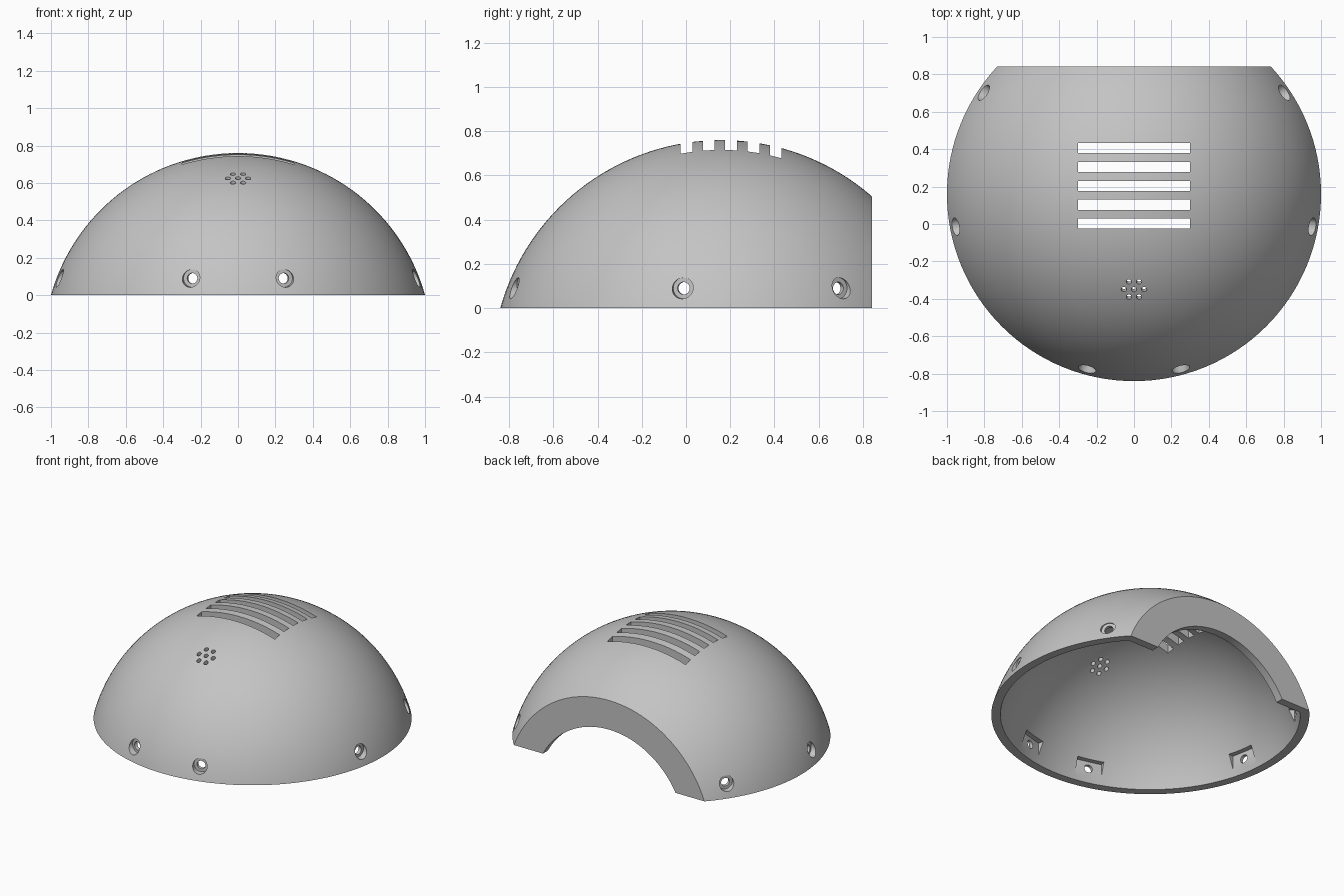
import bpy, bmesh, math
from mathutils import Matrix, Vector

if "Cube" in bpy.data.objects:
    bpy.data.objects.remove(bpy.data.objects["Cube"])

R, WALL = 1.038, 0.055          # sphere radius and shell thickness
CENTRE = Vector((0, 0.16, -0.278))
BACK = 0.842                    # flat back plane
SCREW_Z = 0.09

grey = bpy.data.materials.new("plain_grey")
grey.use_nodes = True
colour = (0.55, 0.55, 0.55, 1)
grey.diffuse_color = colour
grey.node_tree.nodes["Principled BSDF"].inputs["Base Color"].default_value = colour


def to_object(name, bm):
    bmesh.ops.recalc_face_normals(bm, faces=bm.faces)
    mesh = bpy.data.meshes.new(name)
    bm.to_mesh(mesh)
    bm.free()
    mesh.materials.append(grey)
    ob = bpy.data.objects.new(name, mesh)
    bpy.context.collection.objects.link(ob)
    return ob


def cap(name, radius, bottom, back):
    """Solid ball sliced flat underneath and at the back."""
    bm = bmesh.new()
    bmesh.ops.create_uvsphere(bm, u_segments=128, v_segments=80, radius=radius,
                              matrix=Matrix.Translation(CENTRE))
    for point, normal in (((0, 0, bottom), (0, 0, -1)), ((0, back, 0), (0, 1, 0))):
        cut = bmesh.ops.bisect_plane(bm, geom=bm.verts[:] + bm.edges[:] + bm.faces[:],
                                     plane_co=point, plane_no=normal, clear_outer=True)
        edges = [e for e in cut["geom_cut"] if isinstance(e, bmesh.types.BMEdge)]
        bmesh.ops.edgeloop_fill(bm, edges=edges)
    return to_object(name, bm)


def add_box(bm, size, matrix):
    bmesh.ops.create_cube(bm, size=1, matrix=matrix @ Matrix.Diagonal((*size, 1)))


def add_rod(bm, radius, length, matrix, sides=32):
    bmesh.ops.create_cone(bm, cap_ends=True, segments=sides, radius1=radius,
                          radius2=radius, depth=length, matrix=matrix)


def carve(target, cutter):
    cutter.hide_render = True
    mod = target.modifiers.new("cut", "BOOLEAN")
    mod.operation, mod.solver, mod.object = "DIFFERENCE", "EXACT", cutter
    bpy.context.view_layer.objects.active = target
    bpy.ops.object.modifier_apply(modifier=mod.name)
    bpy.data.objects.remove(cutter)


# Hollow dome with a flange left across the flat back
shell = cap("dome_shell", R, 0, BACK)
carve(shell, cap("cavity", R - WALL, -0.1, BACK - WALL))

# Arched opening through the back flange
bm = bmesh.new()
add_rod(bm, 0.58, 0.3, Matrix.Translation((0, BACK, CENTRE.z))
        @ Matrix.Rotation(math.pi / 2, 4, "X"), 128)
carve(shell, to_object("arch", bm))

# Five vent slots over the crown
bm = bmesh.new()
for i in range(5):
    add_box(bm, (0.6, 0.054, 0.6), Matrix.Translation((0, 0.002 + 0.101 * i, 0.7)))
carve(shell, to_object("slots", bm))

# Seven small round holes in a hexagon on the front slope
bm = bmesh.new()
slope = Matrix.Translation((0, -0.35, 0.627)) @ Matrix.Rotation(math.radians(29.4), 4, "X")
lean = Matrix.Rotation(math.radians(-14), 4, "X")
spots = [(0, 0)] + [(0.054 * math.cos(a * math.pi / 3), 0.054 * math.sin(a * math.pi / 3))
                    for a in range(6)]
for u, v in spots:
    add_rod(bm, 0.0145, 0.3, slope @ Matrix.Translation((u, v, 0)) @ lean, 20)
carve(shell, to_object("grille_holes", bm))

# Six screw holes: inner flat pocket, through bore and outer counterbore
pockets, bores, sinks = bmesh.new(), bmesh.new(), bmesh.new()
for angle in (-75, -10.4, 34):
    for turn in (angle, 180 - angle):
        spin = (Matrix.Translation((0, CENTRE.y, 0))
                @ Matrix.Rotation(math.radians(turn), 4, "Z"))
        along = Matrix.Rotation(math.pi / 2, 4, "Y")
        add_box(pockets, (0.122, 0.18, 0.11), spin @ Matrix.Translation((0.861, 0, 0.085)))
        add_rod(bores, 0.028, 0.3, spin @ Matrix.Translation((0.95, 0, SCREW_Z)) @ along)
        add_rod(sinks, 0.048, 0.1, spin @ Matrix.Translation((0.995, 0, SCREW_Z)) @ along)
for name, bm in (("pockets", pockets), ("sinks", sinks), ("bores", bores)):
    carve(shell, to_object(name, bm))

# Smooth dome with crisp cut edges
bpy.ops.object.select_all(action="DESELECT")
shell.select_set(True)
bpy.context.view_layer.objects.active = shell
bpy.ops.object.shade_smooth_by_angle(angle=math.radians(25))
